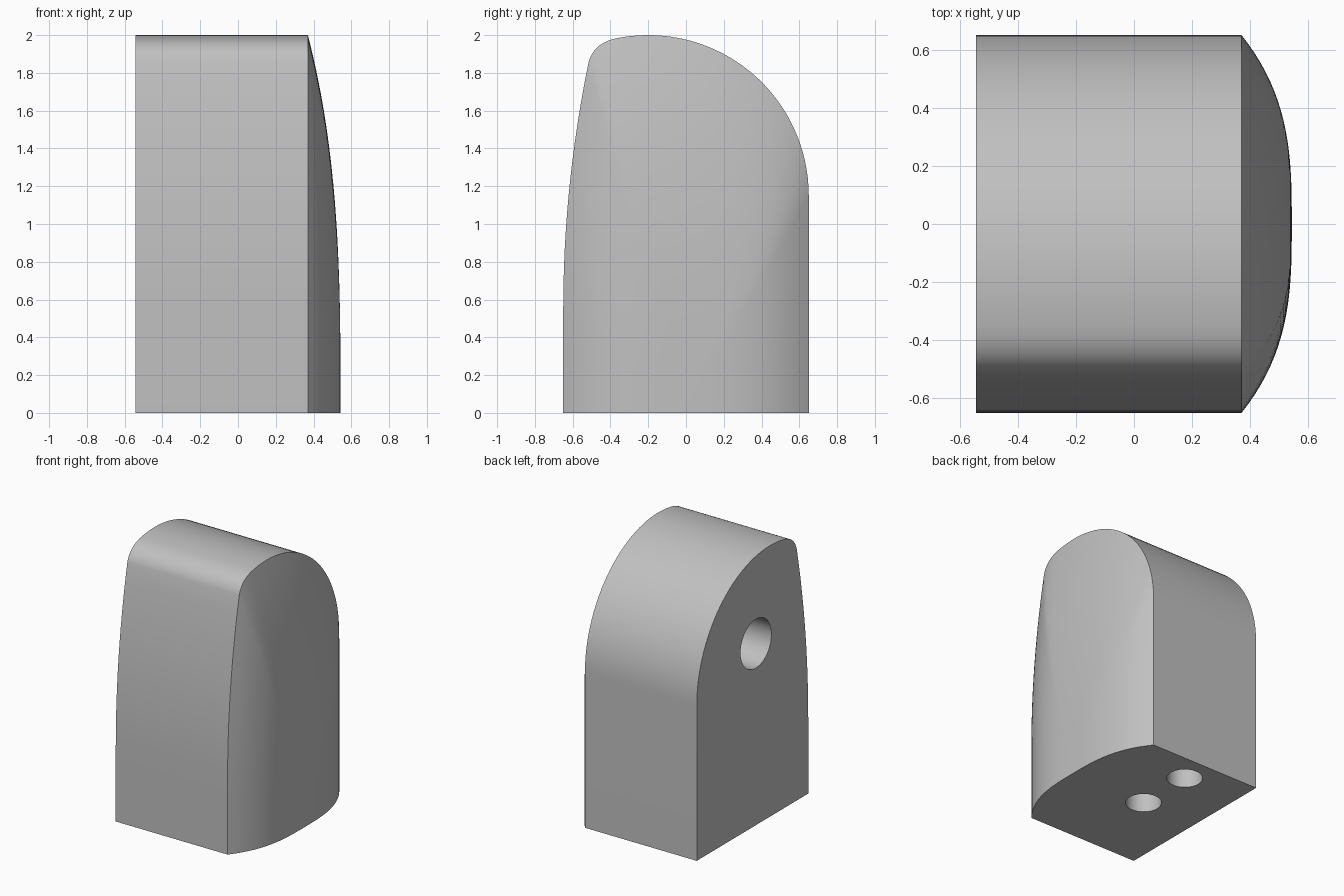
import bpy, bmesh, math
from mathutils import Vector

cube = bpy.data.objects.get("Cube")
if cube:
    bpy.data.objects.remove(cube, do_unlink=True)

grey = bpy.data.materials.new("plain grey")
grey.use_nodes = True
color = (0.53, 0.53, 0.53, 1)
grey.diffuse_color = color
grey.node_tree.nodes["Principled BSDF"].inputs["Base Color"].default_value = color

FLAT_X, RIM_X, BULGE = -0.543, 0.37, 0.173
HALF = 0.65


def side_profile():
    """Open outline in (y, z), from the front foot over the top to the back foot."""
    pts = [(-HALF, 0.0)]
    # gently leaning front
    for i in range(13):
        t = i / 12
        pts.append((-HALF + 0.135 * t * t, 0.55 + 1.31 * t))
    # rounded front top edge
    a, b, c = Vector((-0.515, 1.86)), Vector((-0.485, 1.965)), Vector((-0.35, 1.987))
    for i in range(1, 10):
        t = i / 10
        pts.append(tuple(a * (1 - t) ** 2 + b * 2 * t * (1 - t) + c * t * t))
    # large back arc
    for i in range(33):
        ang = math.radians(100 - 100 * i / 32)
        pts.append((-0.2 + 0.85 * math.cos(ang), 1.15 + 0.85 * math.sin(ang)))
    pts.append((HALF, 0.0))
    return pts


def make_body():
    bm = bmesh.new()
    profile = side_profile()

    def ring(x, s):
        return [bm.verts.new((x, y * s, z * s)) for y, z in profile]

    def bridge(r0, r1):
        for i in range(len(r0) - 1):
            bm.faces.new((r0[i], r0[i + 1], r1[i + 1], r1[i]))

    # flat end and straight walls
    flat_end = ring(FLAT_X, 1)
    rim = ring(RIM_X, 1)
    bm.faces.new(flat_end)
    bridge(flat_end, rim)
    # domed end: shrinking outlines that swell outward
    steps = 20
    rings = [rim]
    for k in range(1, steps):
        s = 1 - k / steps
        rings.append(ring(RIM_X + BULGE * (1 - s ** 3), s))
        bridge(rings[-2], rings[-1])
    apex = bm.verts.new((RIM_X + BULGE, 0, 0))
    last = rings[-1]
    for i in range(len(last) - 1):
        bm.faces.new((last[i], last[i + 1], apex))
    # flat underside
    bm.faces.new([flat_end[0]] + [r[0] for r in rings] + [apex]
                 + [r[-1] for r in reversed(rings)] + [flat_end[-1]])
    bmesh.ops.recalc_face_normals(bm, faces=bm.faces)
    mesh = bpy.data.meshes.new("block_body")
    bm.to_mesh(mesh)
    bm.free()
    mesh.materials.append(grey)
    obj = bpy.data.objects.new("block_body", mesh)
    bpy.context.collection.objects.link(obj)
    return obj


def drill(body, name, center, radius, depth, rotation=(0, 0, 0)):
    """Cut a blind round hole; the cutter straddles the surface at center."""
    bpy.ops.mesh.primitive_cylinder_add(vertices=48, radius=radius, depth=2 * depth,
                                        location=center, rotation=rotation)
    cutter = bpy.context.object
    cutter.name = name
    cutter.hide_render = True
    cutter.data.materials.append(grey)
    mod = body.modifiers.new(name, "BOOLEAN")
    mod.operation, mod.solver, mod.object = "DIFFERENCE", "EXACT", cutter
    bpy.ops.object.select_all(action="DESELECT")
    body.select_set(True)
    bpy.context.view_layer.objects.active = body
    bpy.ops.object.modifier_apply(modifier=name)
    bpy.data.objects.remove(cutter, do_unlink=True)


body = make_body()

# side socket and two underside screw holes
drill(body, "side_hole", (FLAT_X, -0.04, 1.34), 0.18, 0.6, (0, math.pi / 2, 0))
for n, y in enumerate((0.0, 0.437)):
    drill(body, f"base_hole_{n}", (-0.085, y, 0), 0.122, 0.6)

bpy.ops.object.select_all(action="DESELECT")
body.select_set(True)
bpy.context.view_layer.objects.active = body
bpy.ops.object.shade_smooth_by_angle(angle=math.radians(25))
